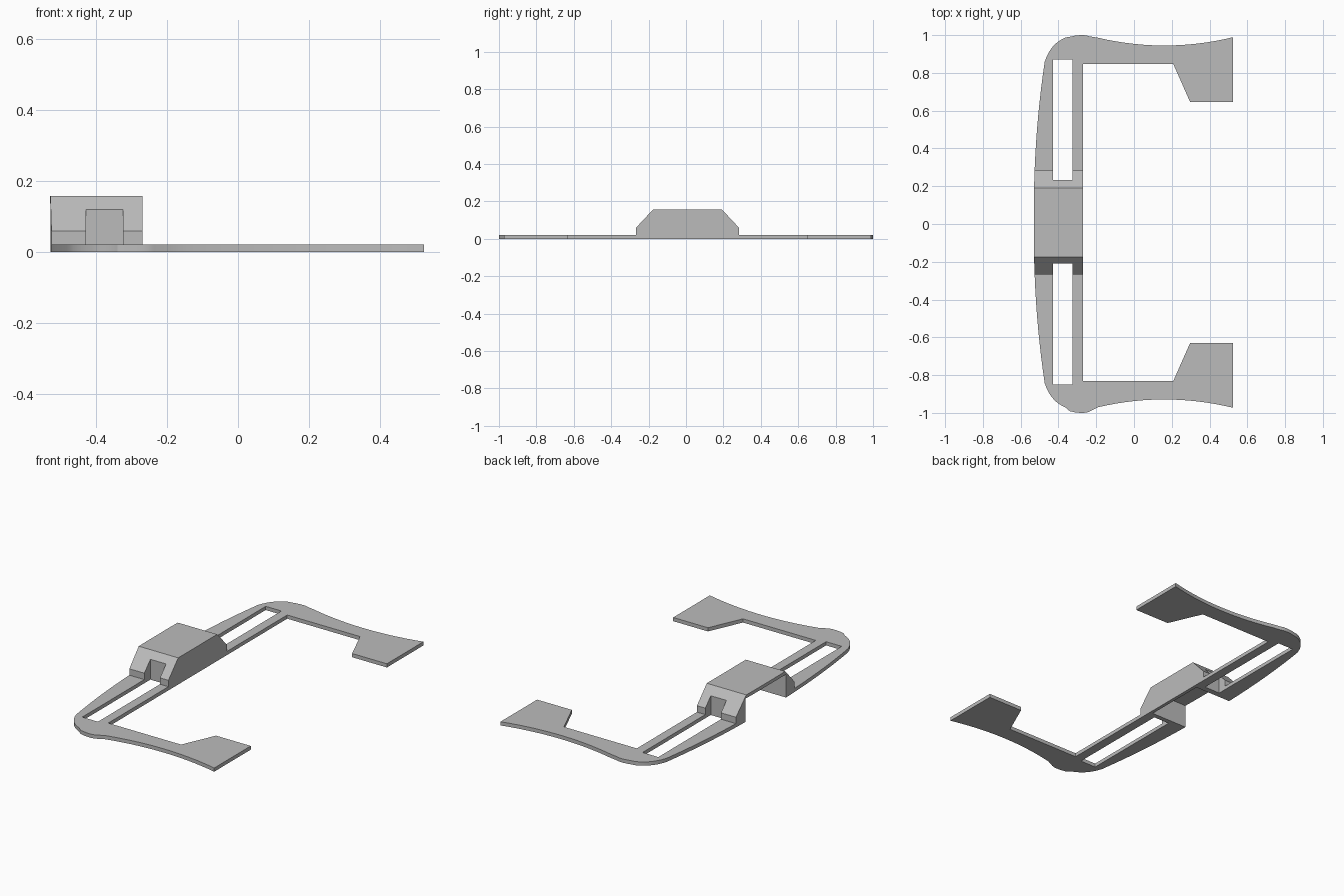
import bpy, bmesh, math
from mathutils import Vector

cube = bpy.data.objects.get("Cube")
if cube:
    bpy.data.objects.remove(cube, do_unlink=True)

THICK = 0.022      # plate thickness
SHIFT = 0.008      # small offset of the two arms along y
INNER_X = -0.27    # inside edge of the spine

grey = bpy.data.materials.new("plain grey")
grey.use_nodes = True
colour = (0.5, 0.5, 0.5, 1)
grey.diffuse_color = colour
grey.node_tree.nodes["Principled BSDF"].inputs["Base Color"].default_value = colour


def prism(name, points, offset):
    """Solid made by sweeping a closed 3D polygon along an offset."""
    bm = bmesh.new()
    face = bm.faces.new([bm.verts.new(p) for p in points])
    new = bmesh.ops.extrude_face_region(bm, geom=[face])["geom"]
    verts = [g for g in new if isinstance(g, bmesh.types.BMVert)]
    bmesh.ops.translate(bm, verts=verts, vec=offset)
    bmesh.ops.recalc_face_normals(bm, faces=bm.faces)
    mesh = bpy.data.meshes.new(name)
    bm.to_mesh(mesh)
    bm.free()
    mesh.materials.append(grey)
    obj = bpy.data.objects.new(name, mesh)
    bpy.context.collection.objects.link(obj)
    return obj


def box(name, x, y, z):
    corners = [(x[0], y[0], z[0]), (x[1], y[0], z[0]), (x[1], y[1], z[0]), (x[0], y[1], z[0])]
    return prism(name, corners, (0, 0, z[1] - z[0]))


def combine(target, tool, operation):
    """Apply a boolean and throw the tool away."""
    mod = target.modifiers.new(operation.lower(), 'BOOLEAN')
    mod.operation, mod.object, mod.solver = operation, tool, 'EXACT'
    bpy.context.view_layer.objects.active = target
    bpy.ops.object.modifier_apply(modifier=mod.name)
    bpy.data.objects.remove(tool, do_unlink=True)


def bow(a, mid, b, steps):
    """Points of a parabola through a, mid and b, without the last."""
    a, mid, b = Vector(a), Vector(mid), Vector(b)
    control = 2 * mid - (a + b) / 2
    return [a * (1 - t) ** 2 + control * 2 * t * (1 - t) + b * t * t
            for t in (i / steps for i in range(steps))]


def half_outline():
    """Outline of one half, from the middle of the back edge to the inside edge."""
    pts = bow((-0.53, 0), (-0.518, 0.43), (-0.473, 0.85), 12)
    pts += bow((-0.473, 0.85), (-0.405, 0.955), (-0.285, 0.996), 10)
    pts += bow((-0.285, 0.996), (-0.262, 0.996), (-0.238, 0.990), 3)
    pts += bow((-0.238, 0.990), (0.143, 0.937), (0.525, 0.981), 16)
    pts += [Vector(p) for p in ((0.525, 0.981), (0.525, 0.638), (0.297, 0.638),
                                (0.208, 0.839), (INNER_X, 0.839))]
    return pts


def full_outline(z):
    half = half_outline()
    # the rounded corners reach the same distance on both sides
    side = lambda p, s: max(-1, min(1, s * p.y + SHIFT * (p.y < 0.985 or p.x > 0)
                                    + s * 0.004 * (p.y >= 0.985 and p.x < 0)))
    upper = [(p.x, side(p, 1), z) for p in half]
    lower = [(p.x, side(p, -1), z) for p in half[1:]]
    return upper + lower[::-1]


# flat bracket plate with two arms
bracket = prism("bracket", full_outline(0), (0, 0, THICK))

# raised housing with sloping ends, trimmed to the bowed back edge
profile = [(0.275, 0), (0.275, 0.06), (0.183, 0.158)]
ring = [(y + SHIFT, z) for y, z in profile] + [(SHIFT - y, z) for y, z in profile[::-1]]
housing = prism("housing", [(-0.6, y, z) for y, z in ring], (0.4, 0, 0))
combine(housing, prism("trim", full_outline(-0.1), (0, 0, 0.4)), 'INTERSECT')
combine(bracket, housing, 'UNION')

# long slots in the spine, notching the ends of the housing
for s in (1, -1):
    ends = sorted((s * 0.221 + 0.011, s * 0.860 + 0.011))
    combine(bracket, box("slot", (-0.428, -0.325), ends, (-0.1, 0.3)), 'DIFFERENCE')

# cavity under the housing, open below and at the back
combine(bracket, box("cavity", (-0.7, -0.29), (SHIFT - 0.19, SHIFT + 0.19), (-0.1, 0.138)), 'DIFFERENCE')

# smooth curved rims, sharp edges elsewhere
for o in bpy.context.selected_objects:
    o.select_set(False)
bracket.select_set(True)
bpy.context.view_layer.objects.active = bracket
bpy.ops.object.shade_smooth_by_angle(angle=math.radians(25))
